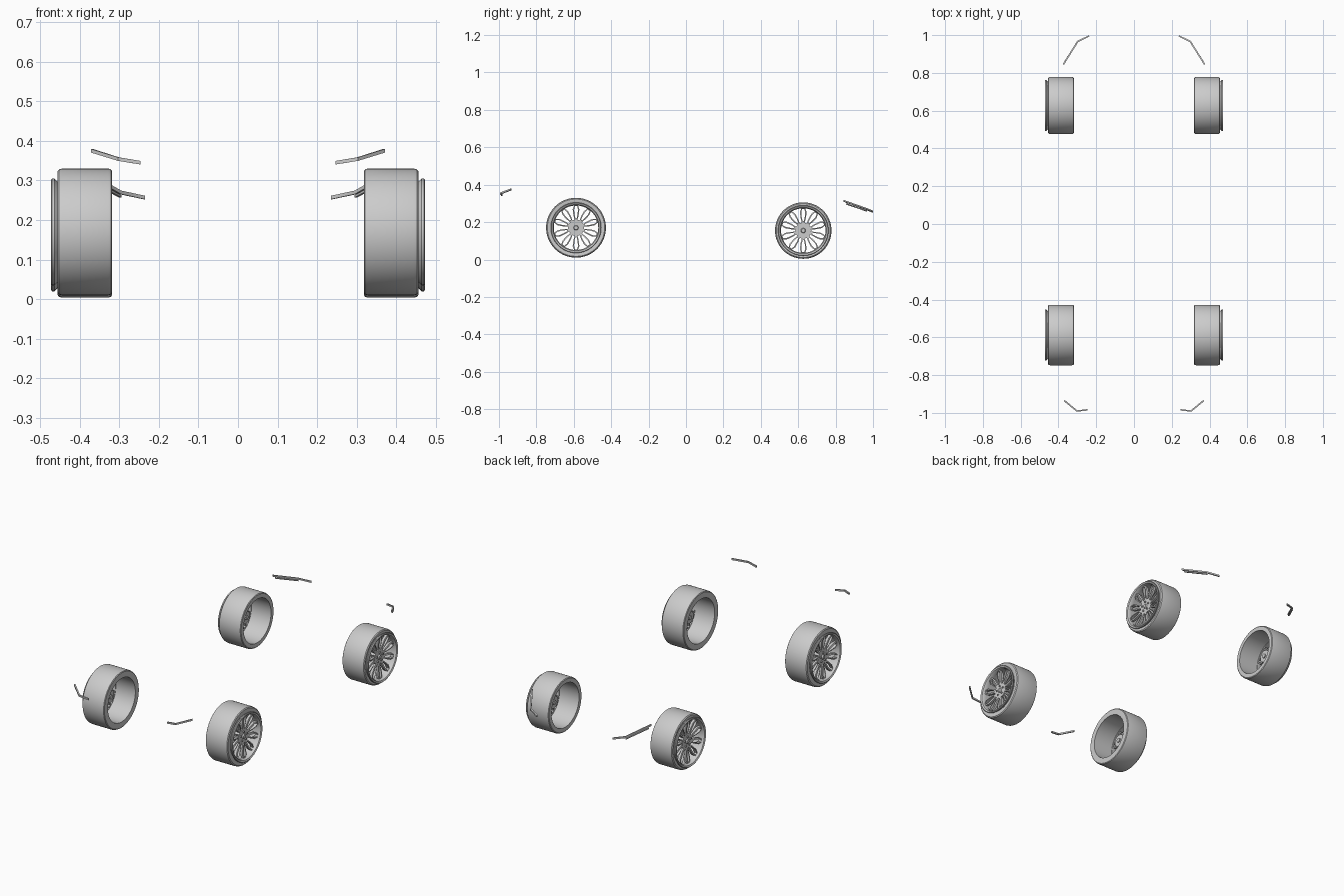
import bpy
import bmesh
from math import sin, cos, tau
from mathutils import Vector, Matrix

cube = bpy.data.objects.get("Cube")
if cube:
    bpy.data.objects.remove(cube)


def material(name, rgb):
    mat = bpy.data.materials.new(name)
    mat.use_nodes = True
    mat.diffuse_color = (*rgb, 1)
    mat.node_tree.nodes["Principled BSDF"].inputs["Base Color"].default_value = (*rgb, 1)
    return mat


grey = material("light_grey", (0.6, 0.6, 0.6))


def finish(name, bm, location=(0, 0, 0)):
    """Turn a left-hand bmesh into an object mirrored to the right side."""
    bmesh.ops.translate(bm, vec=location, verts=bm.verts)
    bmesh.ops.recalc_face_normals(bm, faces=bm.faces)
    mesh = bpy.data.meshes.new(name)
    bm.to_mesh(mesh)
    bm.free()
    mesh.materials.append(grey)
    obj = bpy.data.objects.new(name, mesh)
    bpy.context.collection.objects.link(obj)
    bpy.ops.object.select_all(action='DESELECT')
    obj.select_set(True)
    bpy.context.view_layer.objects.active = obj
    bpy.ops.object.shade_smooth_by_angle(angle=0.6)
    obj.modifiers.new("Mirror", 'MIRROR').use_mirror_merge = False
    return obj


def bridge(bm, rings):
    """Join a closed series of closed vertex rings with quads."""
    for a, b in zip(rings, rings[1:] + rings[:1]):
        for i in range(len(a)):
            j = (i + 1) % len(a)
            bm.faces.new((a[i], a[j], b[j], b[i]))


def revolve(bm, profile, sides=64):
    """Spin a closed (x, radius) profile around the axle."""
    rings = [[bm.verts.new((x, r * cos(tau * i / sides), r * sin(tau * i / sides)))
              for i in range(sides)] for x, r in profile]
    bridge(bm, rings)


def disc(bm, x0, x1, radius, y=0, z=0, sides=32, tip=None):
    """Solid drum along the axle."""
    matrix = Matrix.Translation(((x0 + x1) / 2, y, z)) @ Matrix.Rotation(tau / 4, 4, 'Y')
    bmesh.ops.create_cone(bm, cap_ends=True, segments=sides, radius1=radius,
                          radius2=tip or radius, depth=x1 - x0, matrix=matrix)


def spoke_loop(bm, angle):
    """Elongated open frame reaching from the hub to the rim."""
    half = [(0.036, 0.006), (0.066, 0.014), (0.098, 0.018), (0.121, 0.010)]
    outline = half + [(r, -t) for r, t in reversed(half)]
    inner = [(0.084 + (r - 0.08) * 0.76, t * 0.58) for r, t in outline]

    def ring(points, depth):
        return [bm.verts.new((0.444 + 0.13 * (r - 0.036) + depth,
                              r * cos(angle) - t * sin(angle),
                              r * sin(angle) + t * cos(angle))) for r, t in points]

    bridge(bm, [ring(outline, 0), ring(outline, -0.014),
                ring(inner, -0.014), ring(inner, 0.003)])


def build_wheel(end, y, z, radius):
    centre = (0, y, z)

    # Tyre with an open barrel
    bm = bmesh.new()
    revolve(bm, [(0.318, 0.123), (0.318, radius - 0.006), (0.321, radius - 0.002),
                 (0.328, radius), (0.444, radius), (0.452, radius - 0.002),
                 (0.456, radius - 0.007), (0.456, 0.134), (0.450, 0.123)])
    finish(end + "_tyres", bm, centre)

    # Flared rim lip standing just outside the tyre
    bm = bmesh.new()
    revolve(bm, [(0.440, 0.124), (0.455, 0.126), (0.464, 0.135), (0.470, 0.135),
                 (0.472, 0.132), (0.468, 0.124), (0.458, 0.119), (0.440, 0.120)])
    finish(end + "_rims", bm, centre)

    # Ring of ten looped spokes
    bm = bmesh.new()
    for i in range(10):
        spoke_loop(bm, tau * (i + 0.5) / 10)
    finish(end + "_spokes", bm, centre)

    # Hub, centre cap and wheel bolts
    bm = bmesh.new()
    disc(bm, 0.425, 0.446, 0.043)
    disc(bm, 0.388, 0.425, 0.034, tip=0.040)
    disc(bm, 0.446, 0.453, 0.013, tip=0.010)
    disc(bm, 0.382, 0.388, 0.012)
    for i in range(5):
        a = tau * (i + 0.25) / 5
        disc(bm, 0.445, 0.452, 0.005, 0.026 * cos(a), 0.026 * sin(a), sides=6)
    finish(end + "_hubs", bm, centre)


build_wheel("front", -0.588, 0.170, 0.160)
build_wheel("rear", 0.627, 0.155, 0.151)


def light_strip(name, points, width=0.008, height=0.009):
    """Slim square bar following a bent path."""
    points = [Vector(p) for p in points]
    bm = bmesh.new()
    sections = []
    for i, p in enumerate(points):
        along = points[min(i + 1, len(points) - 1)] - points[max(i - 1, 0)]
        side = along.cross(Vector((0, 0, 1))).normalized() * width / 2
        up = Vector((0, 0, height / 2))
        sections.append([bm.verts.new(p + s * side + u * up)
                         for s, u in ((1, 1), (-1, 1), (-1, -1), (1, -1))])
    for a, b in zip(sections, sections[1:]):
        for i in range(4):
            j = (i + 1) % 4
            bm.faces.new((a[i], a[j], b[j], b[i]))
    bm.faces.new(sections[0])
    bm.faces.new(sections[-1])
    finish(name, bm)


# Slim lights at each corner, doubled along the rear flanks
light_strip("front_light_strips", [(0.369, -0.935, 0.375), (0.302, -0.990, 0.354),
                                   (0.247, -0.984, 0.345)])
light_strip("rear_light_strips", [(0.374, 0.845, 0.313), (0.298, 0.966, 0.270),
                                  (0.237, 0.996, 0.257)])
light_strip("rear_lower_light_strips", [(0.366, 0.858, 0.297), (0.298, 0.966, 0.260)],
            height=0.006)
